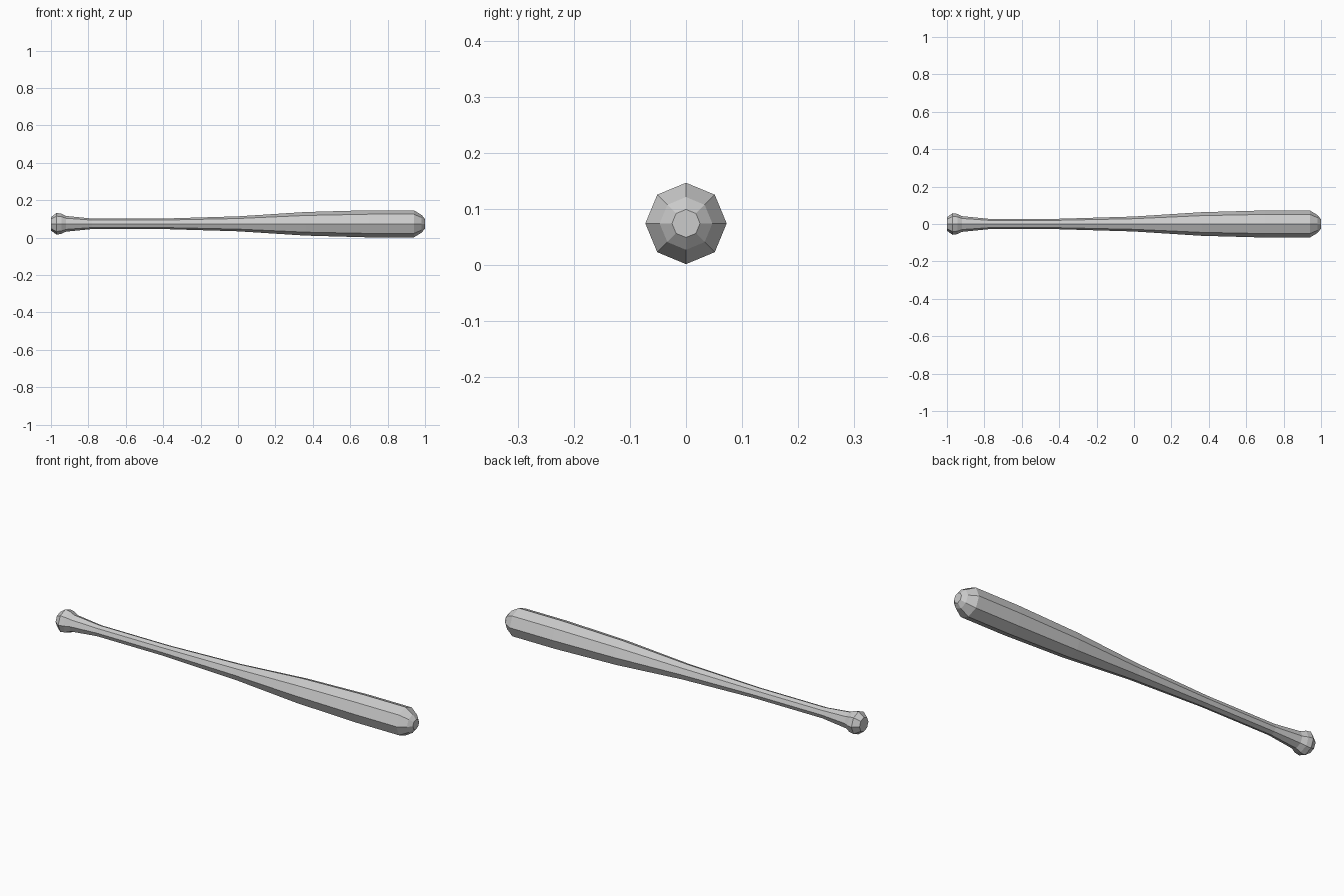
import bpy, bmesh
from math import cos, sin, pi

if "Cube" in bpy.data.objects:
    bpy.data.objects.remove(bpy.data.objects["Cube"])

SIDES = 8
AXIS_Z = 0.074

# Lathe profile along x: (position, radius), knob to barrel tip
profile = [
    (-1.0, 0.036), (-0.97, 0.058), (-0.945, 0.054), (-0.92, 0.042),
    (-0.78, 0.028), (-0.4, 0.028), (0.0, 0.040), (0.36, 0.063),
    (0.70, 0.0725), (0.94, 0.0725), (0.982, 0.047), (1.0, 0.025),
]

bm = bmesh.new()


def ring(x, r):
    return [bm.verts.new((x, r * cos(2 * pi * i / SIDES),
                          AXIS_Z + r * sin(2 * pi * i / SIDES)))
            for i in range(SIDES)]


# Faceted body
rings = [ring(x, r) for x, r in profile]
for a, b in zip(rings, rings[1:]):
    for i in range(SIDES):
        j = (i + 1) % SIDES
        bm.faces.new((a[i], a[j], b[j], b[i]))

# Flat end caps
bm.faces.new(rings[0])
bm.faces.new(rings[-1])
bmesh.ops.recalc_face_normals(bm, faces=bm.faces)

mesh = bpy.data.meshes.new("baseball_bat")
bm.to_mesh(mesh)
bm.free()
bat = bpy.data.objects.new("baseball_bat", mesh)
bpy.context.collection.objects.link(bat)
